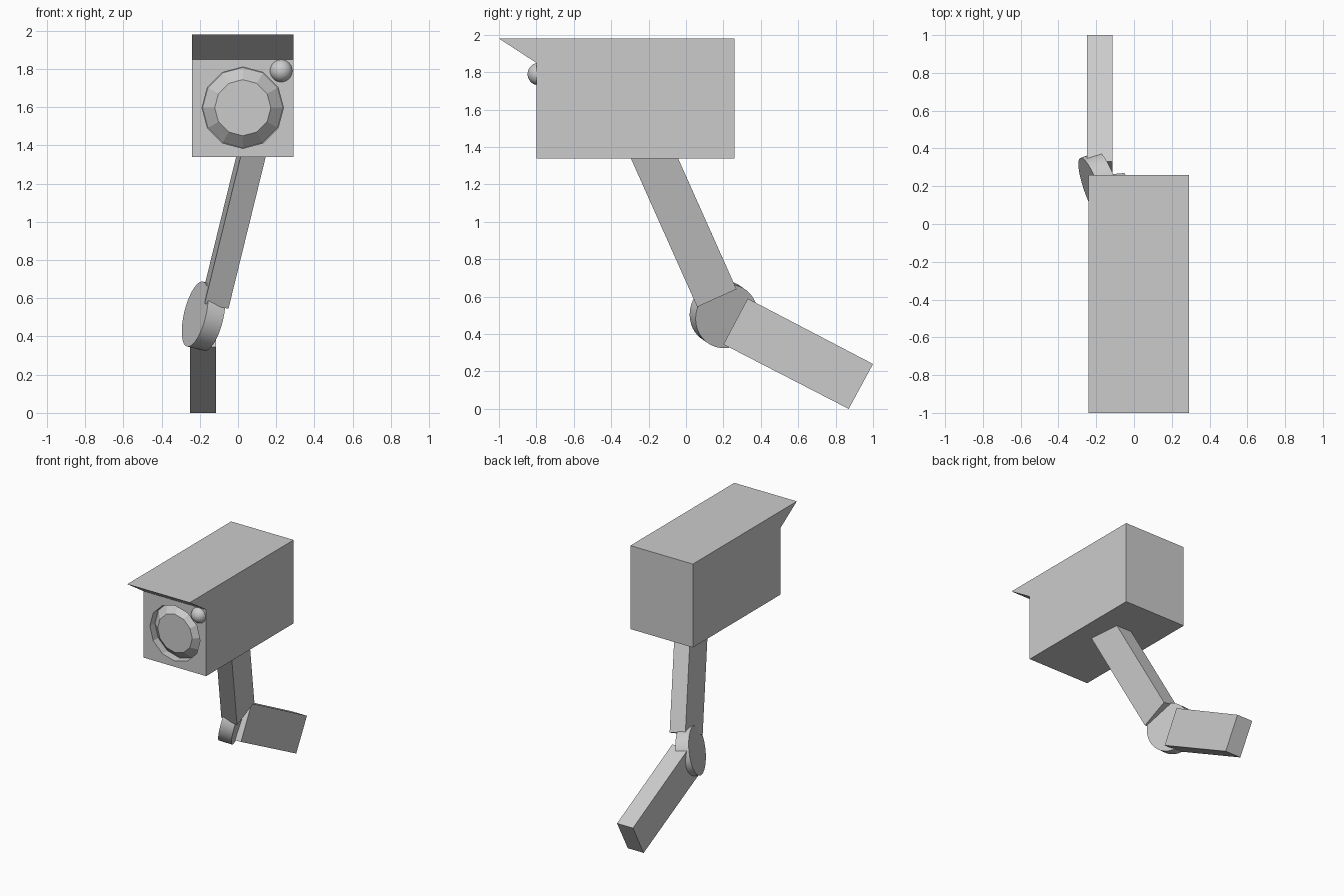
import bpy, bmesh, math
from mathutils import Vector

if "Cube" in bpy.data.objects:
    bpy.data.objects.remove(bpy.data.objects["Cube"])


def make_object(name, bm):
    bmesh.ops.recalc_face_normals(bm, faces=bm.faces)
    mesh = bpy.data.meshes.new(name)
    bm.to_mesh(mesh)
    bm.free()
    obj = bpy.data.objects.new(name, mesh)
    bpy.context.collection.objects.link(obj)
    return obj


def prism(name, points, offset):
    """Solid swept from a flat polygon along an offset vector."""
    bm = bmesh.new()
    face = bm.faces.new([bm.verts.new(p) for p in points])
    swept = bmesh.ops.extrude_face_region(bm, geom=[face], use_keep_orig=True)["geom"]
    verts = [g for g in swept if isinstance(g, bmesh.types.BMVert)]
    bmesh.ops.translate(bm, verts=verts, vec=Vector(offset))
    return make_object(name, bm)


def round_part(name, start, end, r_start, r_end, sides):
    """Cylinder or cone frustum between two points."""
    start, end = Vector(start), Vector(end)
    axis = end - start
    bm = bmesh.new()
    bmesh.ops.create_cone(bm, cap_ends=True, segments=sides, radius1=r_start,
                          radius2=r_end, depth=axis.length)
    obj = make_object(name, bm)
    obj.rotation_mode = 'QUATERNION'
    obj.rotation_quaternion = axis.to_track_quat('Z', 'Y')
    obj.location = (start + end) / 2
    return obj


def shade_smooth(obj):
    bpy.ops.object.select_all(action='DESELECT')
    obj.select_set(True)
    bpy.context.view_layer.objects.active = obj
    bpy.ops.object.shade_smooth_by_angle(angle=math.radians(35))


# Housing with a wedge-shaped visor
profile = [(0.26, 1.34), (0.26, 1.98), (-1.0, 1.98), (-0.8, 1.85), (-0.8, 1.34)]
housing = prism("housing", [(-0.24, y, z) for y, z in profile], (0.53, 0, 0))

# Lens recess cut in the front, and the tapered lens standing flush in it
lens_x, lens_z, depth = 0.025, 1.597, 0.06
cutter = round_part("recess_cutter", (lens_x, -0.9, lens_z),
                    (lens_x, -0.8 + depth, lens_z), 0.213, 0.213, 12)
cutter.hide_render = True
cutter.hide_viewport = False
cut = housing.modifiers.new("recess", 'BOOLEAN')
cut.object = cutter
cut.operation = 'DIFFERENCE'
cut.solver = 'EXACT'
bpy.context.view_layer.objects.active = housing
bpy.ops.object.modifier_apply(modifier=cut.name)
bpy.data.objects.remove(cutter)
round_part("lens", (lens_x, -0.8, lens_z), (lens_x, -0.79 + depth, lens_z),
           0.147, 0.221, 12)

# Indicator bulb
bm = bmesh.new()
bmesh.ops.create_uvsphere(bm, u_segments=32, v_segments=16, radius=0.06)
bulb = make_object("indicator_bulb", bm)
bulb.location = (0.226, -0.787, 1.79)
shade_smooth(bulb)

# Tilted upper arm
corner = Vector((-0.05, 0.06, 0.545))
across, deep = Vector((-0.125, -0.012, 0.027)), Vector((0, 0.21, 0.095))
prism("upper_arm", [corner, corner + across, corner + across + deep, corner + deep],
      Vector((0.195, -0.355, 0.795)) * 1.08)

# Lower arm
side = [(0.20, 0.345), (0.33, 0.59), (1.0, 0.24), (0.87, 0.0)]
prism("lower_arm", [(-0.25, y, z) for y, z in side], (0.135, 0, 0))

# Pivot disc between the arms
hub = round_part("pivot_disc", (-0.225, 0.185, 0.517), (-0.135, 0.217, 0.495),
                 0.175, 0.175, 48)
shade_smooth(hub)
